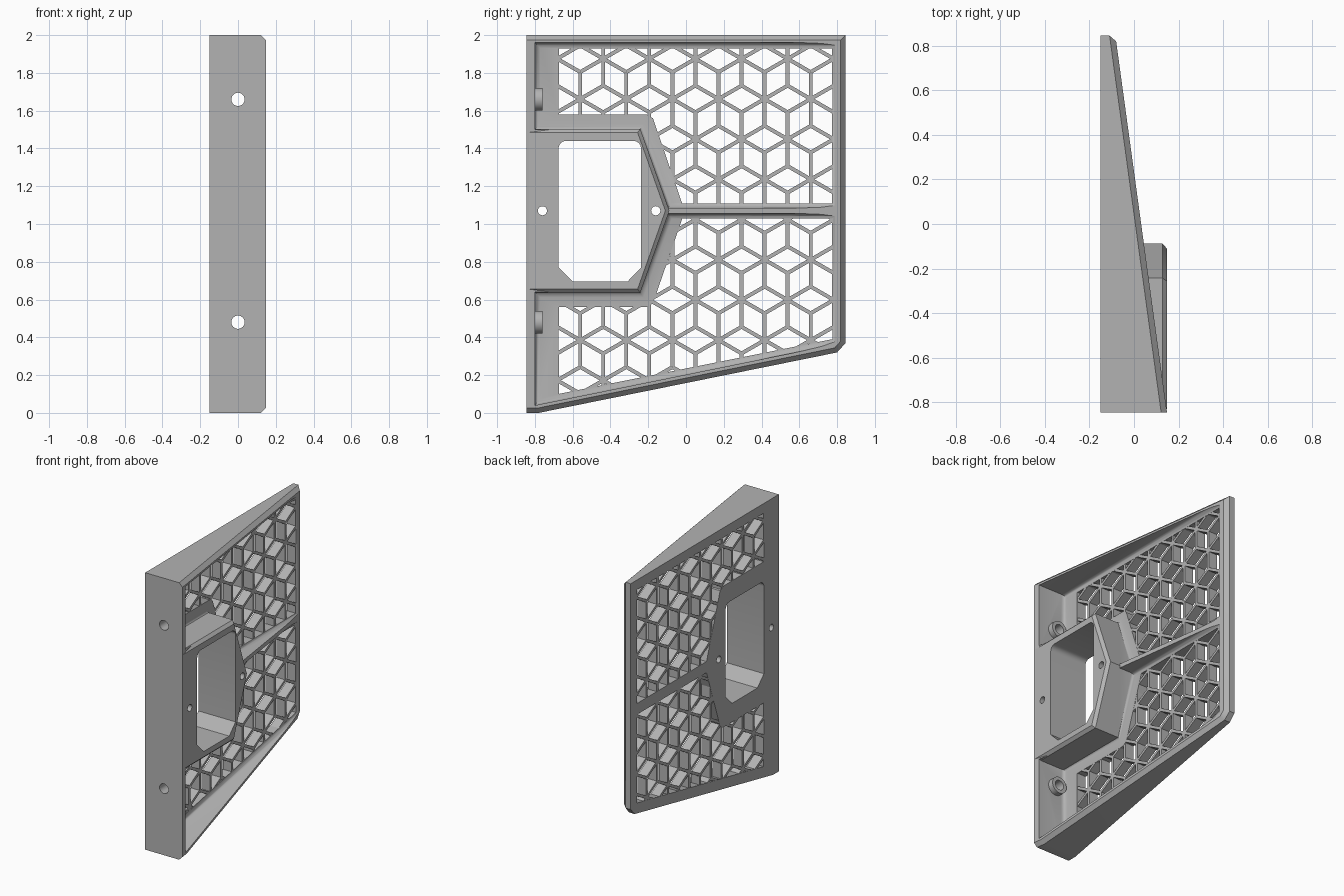
import bpy, bmesh, math
from mathutils import Matrix, Vector

if "Cube" in bpy.data.objects:
    bpy.data.objects.remove(bpy.data.objects["Cube"], do_unlink=True)

grey = bpy.data.materials.new("plain grey")
grey.use_nodes = True
grey.diffuse_color = (0.45, 0.45, 0.45, 1)
grey.node_tree.nodes["Principled BSDF"].inputs["Base Color"].default_value = grey.diffuse_color

BACK, FLOOR, TOP = -0.15, -0.08, 0.148
HALF, MID = 0.845, 1.07


def slope(y):
    return TOP - 0.137 * (y + HALF)


def finish(bm, name):
    bmesh.ops.recalc_face_normals(bm, faces=bm.faces)
    mesh = bpy.data.meshes.new(name)
    bm.to_mesh(mesh)
    bm.free()
    mesh.materials.append(grey)
    obj = bpy.data.objects.new(name, mesh)
    bpy.context.collection.objects.link(obj)
    return obj


def prism(name, outline, low, high, bevel=0, rule=None, segments=1):
    """Extrude a (y, z) outline along x; high may be a function of y."""
    bm = bmesh.new()
    rings = []
    for level in (low, high):
        rings.append([bm.verts.new((level(y) if callable(level) else level, y, z))
                      for y, z in outline])
    a, b = rings
    bm.faces.new(a)
    bm.faces.new(b)
    for i in range(len(a)):
        j = (i + 1) % len(a)
        bm.faces.new((a[i], a[j], b[j], b[i]))
    bmesh.ops.recalc_face_normals(bm, faces=bm.faces)
    if bevel:
        ring = a if rule == "low" else b
        edges = [e for e in bm.edges if all(v in ring for v in e.verts)
                 and not all(v.co.y < -0.82 for v in e.verts)]
        bmesh.ops.bevel(bm, geom=edges, offset=bevel, segments=segments,
                        profile=0.5, affect='EDGES')
    return finish(bm, name)


def cylinder(name, radius, depth, centre, axis):
    bm = bmesh.new()
    turn = Matrix.Rotation(math.pi / 2, 4, 'Y' if axis == 'x' else 'X')
    bmesh.ops.create_cone(bm, cap_ends=True, segments=32, radius1=radius, radius2=radius,
                          depth=depth, matrix=Matrix.Translation(centre) @ turn)
    return finish(bm, name)


def combine(target, tool, operation):
    mod = target.modifiers.new("combine", 'BOOLEAN')
    mod.operation, mod.solver, mod.object = operation, 'EXACT', tool
    bpy.context.view_layer.objects.active = target
    bpy.ops.object.modifier_apply(modifier=mod.name)
    bpy.data.objects.remove(tool, do_unlink=True)


# Wedge body with chamfered rim
body = prism("panel_body", [(-HALF, 0), (-0.78, 0), (0.8, 0.32), (HALF, 0.37),
                            (HALF, 2), (-HALF, 2)], BACK, slope, 0.026, "high")

# Two filleted pockets that leave the rim, the middle rib and the housing
upper = [(-0.8, 1.5), (-0.245, 1.5), (-0.095, 1.085), (0.8, 1.085), (0.8, 1.96), (-0.8, 1.96)]
lower = [(-0.8, 0.64), (-0.245, 0.64), (-0.095, 1.055), (0.8, 1.055), (0.8, 0.365), (-0.8, 0.04)]
for outline in (upper, lower):
    combine(body, prism("pocket", outline, FLOOR, 0.4, 0.028, "low", 3), 'DIFFERENCE')

# Raised socket housing
housing = [(-0.83, 0.636), (-0.242, 0.636), (-0.088, MID), (-0.242, 1.504), (-0.83, 1.504)]
combine(body, prism("housing", housing, -0.14, TOP - 0.001, 0.02, "high"), 'UNION')

# Screw bosses inside the front wall, with their holes
for z in (0.48, 1.66):
    combine(body, cylinder("boss", 0.06, 0.06, (0, -0.79, z), 'y'), 'UNION')
    combine(body, cylinder("hole", 0.035, 0.3, (0, -0.8, z), 'y'), 'DIFFERENCE')

# Socket opening: rounded top corners, cut bottom corners
opening = [(-0.675, 0.77), (-0.6, 0.695), (-0.31, 0.695), (-0.238, 0.77)]
for cy, start in ((-0.278, 0), (-0.635, 90)):
    for k in range(5):
        t = math.radians(start + k * 22.5)
        opening.append((cy + 0.04 * math.cos(t), 1.4 + 0.04 * math.sin(t)))
combine(body, prism("opening", opening, -0.4, 0.4), 'DIFFERENCE')
for y in (-0.76, -0.16):
    combine(body, cylinder("hole", 0.024, 1, (0, y, MID), 'x'), 'DIFFERENCE')

# Windows behind the lattice
windows = [
    [(-0.675, 1.58), (-0.21, 1.58), (-0.175, 1.56), (-0.02, 1.108), (0.775, 1.108),
     (0.775, 1.93), (-0.675, 1.93)],
    [(-0.675, 0.56), (-0.21, 0.56), (-0.175, 0.58), (-0.02, 1.028), (0.775, 1.028),
     (0.775, 0.39), (-0.675, 0.1)]]
for outline in windows:
    combine(body, prism("window", outline, -0.3, 0.1), 'DIFFERENCE')


def inside(p, poly):
    hit = False
    for (y1, z1), (y2, z2) in zip(poly, poly[1:] + poly[:1]):
        if (z1 > p.y) != (z2 > p.y) and p.x < (y2 - y1) * (p.y - z1) / (z2 - z1) + y1:
            hit = not hit
    return hit


# Tumbling-block lattice: six bars from every star point, trimmed to the pockets
PITCH, ROW = 0.244, 0.2128
ARM = PITCH / math.sqrt(3)
bm = bmesh.new()
for row in range(-8, 3):
    for col in range(-2, 8):
        star = Vector((-0.56 + PITCH * (col + 0.5 * (row % 2)), 1.662 + ROW * row))
        for k in range(6):
            angle = math.radians(30 + 60 * k)
            way = Vector((math.cos(angle), math.sin(angle)))
            for poly in (upper, lower):
                kept = [s for s in (ARM * i / 30 for i in range(31))
                        if inside(star + way * s, poly)]
                if len(kept) < 2:
                    continue
                mid = star + way * (kept[0] + kept[-1]) / 2
                size = Matrix.Diagonal((FLOOR - BACK - 0.002, kept[-1] - kept[0], 0.02, 1))
                place = Matrix.Translation(((BACK + FLOOR) / 2, mid.x, mid.y))
                bmesh.ops.create_cube(bm, size=1,
                                      matrix=place @ Matrix.Rotation(angle, 4, 'X') @ size)
finish(bm, "lattice")

# Smooth only the fillets and round holes
bpy.ops.object.select_all(action='DESELECT')
body.select_set(True)
bpy.context.view_layer.objects.active = body
bpy.ops.object.shade_smooth_by_angle(angle=math.radians(32))
